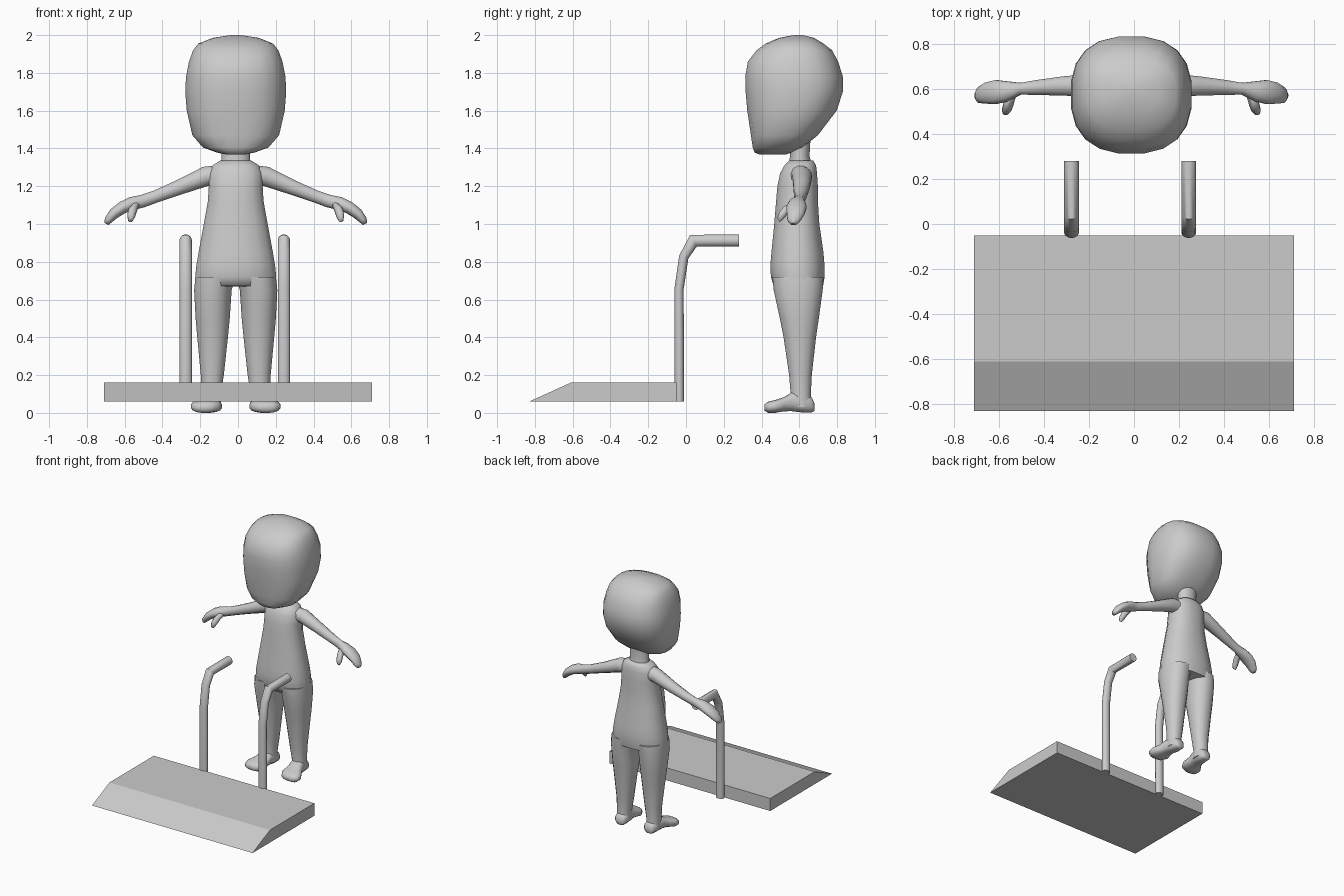
import bpy, bmesh, math
from mathutils import Vector

CX = -0.012  # centre line of the figure and handles
grey = bpy.data.materials.new("light grey")
grey.diffuse_color = (0.6, 0.6, 0.6, 1)


def finish(bm, name, angle):
    bmesh.ops.recalc_face_normals(bm, faces=bm.faces)
    me = bpy.data.meshes.new(name)
    bm.to_mesh(me)
    bm.free()
    me.materials.append(grey)
    ob = bpy.data.objects.new(name, me)
    bpy.context.collection.objects.link(ob)
    bpy.ops.object.select_all(action='DESELECT')
    ob.select_set(True)
    bpy.context.view_layer.objects.active = ob
    if angle:
        bpy.ops.object.shade_smooth_by_angle(angle=math.radians(angle))
    return ob


def loft(name, rings, angle=70, n=16, power=2.0):
    """Skin over rings given as (centre, half axis u, half axis v)."""
    bm = bmesh.new()
    rows = []
    for c, u, v in rings:
        row = []
        for i in range(n):
            a = 2 * math.pi * (i + 0.5) / n
            ca, sa = math.cos(a), math.sin(a)
            p = Vector(c)
            p += Vector(u) * math.copysign(abs(ca) ** (2 / power), ca)
            p += Vector(v) * math.copysign(abs(sa) ** (2 / power), sa)
            row.append(bm.verts.new(p))
        rows.append(row)
    for a, b in zip(rows, rows[1:]):
        for i in range(n):
            j = (i + 1) % n
            bm.faces.new((a[i], a[j], b[j], b[i]))
    bm.faces.new(rows[0])
    bm.faces.new(rows[-1])
    return finish(bm, name, angle)


def level(z, x0, x1, y0, y1):
    """Horizontal ring filling a rectangle."""
    return ((x0 + x1) / 2, (y0 + y1) / 2, z), ((x1 - x0) / 2, 0, 0), (0, (y1 - y0) / 2, 0)


def stack(name, rows, **kw):
    return loft(name, [level(z, CX - w, CX + w, f, b) for z, w, f, b in rows], **kw)


# Sloped platform: side profile extruded across x
bm = bmesh.new()
profile = [(-0.83, 0.06), (-0.05, 0.06), (-0.05, 0.16), (-0.61, 0.16)]
face = bm.faces.new([bm.verts.new((-0.71, y, z)) for y, z in profile])
ext = bmesh.ops.extrude_face_region(bm, geom=[face])
bmesh.ops.translate(bm, vec=(1.42, 0, 0),
                    verts=[v for v in ext["geom"] if isinstance(v, bmesh.types.BMVert)])
finish(bm, "platform", 0)

# Head: rows of height, half width, front, back
stack("head", [(1.368, .05, .39, .53), (1.378, .10, .362, .56), (1.405, .175, .352, .62),
               (1.47, .232, .342, .70), (1.60, .262, .322, .80), (1.70, .27, .313, .833),
               (1.78, .266, .311, .833), (1.86, .25, .325, .808), (1.92, .228, .372, .775),
               (1.955, .20, .42, .73), (1.985, .125, .49, .68), (2.0, .03, .57, .62)],
      n=20, power=2.5)

# Neck and torso
stack("neck", [(1.30, .082, .54, .67), (1.36, .076, .55, .655), (1.45, .08, .55, .66)])
stack("torso", [(.668, .19, .50, .70), (.672, .218, .462, .728), (.72, .218, .447, .736),
                (.78, .212, .444, .736), (.85, .2, .45, .73), (1.0, .172, .465, .708),
                (1.12, .15, .475, .70), (1.2, .145, .482, .70), (1.27, .145, .497, .695),
                (1.31, .125, .52, .69), (1.335, .085, .545, .675)], power=2.3)

legs = [(.72, .0, .215, .455, .73), (.65, .02, .222, .462, .726), (.5, .03, .214, .495, .705),
        (.4, .04, .205, .515, .69), (.2, .062, .186, .545, .667), (.1, .078, .183, .553, .662),
        (.03, .075, .183, .55, .665)]
# Foot rows: y, centre offset, half width, bottom, top
feet = [(.68, .128, .025, .01, .05), (.665, .128, .045, .002, .085), (.61, .13, .052, .002, .11),
        (.56, .137, .055, .008, .11), (.52, .145, .064, .008, .085), (.475, .155, .084, .0, .07),
        (.435, .163, .07, .0, .06), (.415, .165, .035, .012, .045)]
# Arm rows: offset, y, z, half depth, half thickness
arms = [(.08, .60, 1.255, .06, .06), (.16, .615, 1.252, .054, .054), (.3, .612, 1.194, .044, .041),
        (.42, .605, 1.147, .034, .034), (.49, .60, 1.122, .027, .035),
        (.55, .588, 1.108, .046, .037), (.60, .585, 1.087, .055, .034),
        (.645, .58, 1.055, .048, .030), (.675, .572, 1.02, .036, .022),
        (.685, .57, 1.0, .018, .013)]
thumb = [(.53, .57, 1.10, .02), (.545, .53, 1.075, .024), (.553, .505, 1.045, .022),
         (.557, .49, 1.02, .013)]
# Handle rows: y, z, direction in the yz plane, radius
tube = [(-.035, .06, 90, .026), (-.037, .655, 85, .025), (-.012, .825, 72, .026),
        (.04, .912, 30, .036), (.28, .912, 0, .033)]

for s, side in ((-1, "left"), (1, "right")):
    loft(side + "_leg", [level(z, CX + s * a, CX + s * b, f, k) for z, a, b, f, k in legs],
         power=2.2)
    loft(side + "_foot", [((CX + s * x, y, (lo + hi) / 2), (w, 0, 0), (0, 0, (hi - lo) / 2))
                          for y, x, w, lo, hi in feet], power=2.5)
    rings = []
    for i, (x, y, z, d, t) in enumerate(arms):
        p, q = arms[max(i - 1, 0)], arms[min(i + 1, len(arms) - 1)]
        across = Vector((s * (p[2] - q[2]), 0, q[0] - p[0])).normalized() * t
        rings.append(((CX + s * x, y, z), (0, d, 0), across))
    loft(side + "_arm", rings, n=12)
    loft(side + "_thumb", [((CX + s * x, y, z), (r, 0, 0), (0, -r * .6, r * .8))
                           for x, y, z, r in thumb], n=8)
    # Bent handle rail
    rings = []
    for y, z, deg, r in tube:
        a = math.radians(deg)
        rings.append(((-0.017 + s * .26, y, z), (.033, 0, 0),
                      (0, -r * math.sin(a), r * math.cos(a))))
    loft(side + "_handle", rings, n=16, angle=50)
